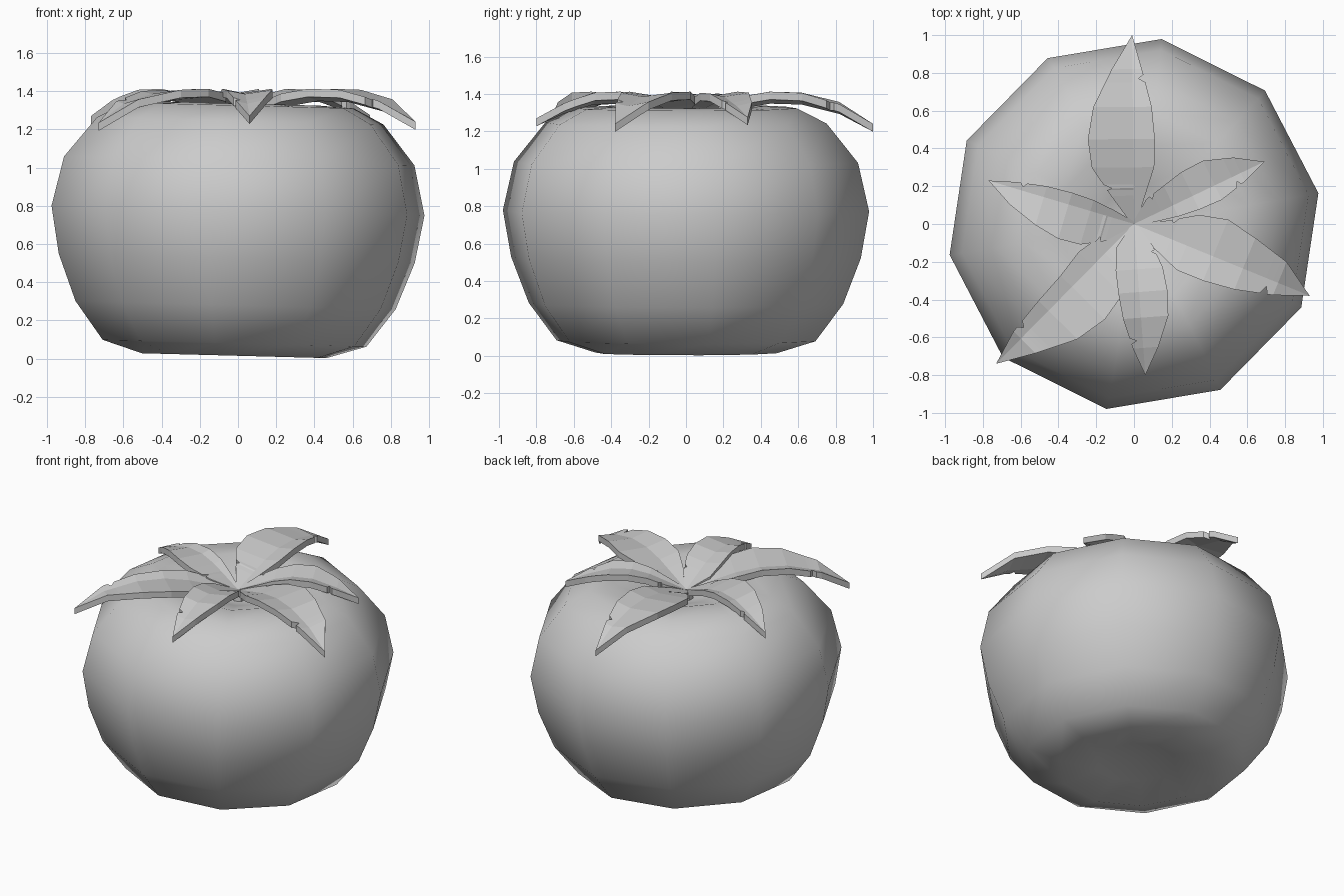
import bpy, bmesh, math
from mathutils import Matrix, Vector

if "Cube" in bpy.data.objects:
    bpy.data.objects.remove(bpy.data.objects["Cube"])


def make_object(name, bm):
    bmesh.ops.recalc_face_normals(bm, faces=bm.faces[:])
    mesh = bpy.data.meshes.new(name)
    bm.to_mesh(mesh)
    bm.free()
    obj = bpy.data.objects.new(name, mesh)
    bpy.context.collection.objects.link(obj)
    return obj


def lerp_table(table, t):
    for (t0, v0), (t1, v1) in zip(table, table[1:]):
        if t <= t1:
            return v0 + (v1 - v0) * (t - t0) / (t1 - t0)
    return table[-1][1]


# Fruit body: ten-sided lathe with dimples at top and bottom
SIDES = 10
profile = [(0.25, 0.06), (0.49, 0.015), (0.70, 0.08), (0.85, 0.28), (0.945, 0.525),
           (0.99, 0.775), (0.93, 1.035), (0.76, 1.245), (0.60, 1.325),
           (0.42, 1.335), (0.20, 1.26)]
bm = bmesh.new()
rings = []
for r, z in profile:
    rings.append([bm.verts.new((r * math.cos(a), r * math.sin(a), z))
                  for a in (math.radians(9.5 + 36 * i) for i in range(SIDES))])
for lo, hi in zip(rings, rings[1:]):
    for i in range(SIDES):
        j = (i + 1) % SIDES
        bm.faces.new((lo[i], lo[j], hi[j], hi[i]))
for ring, z in ((rings[0], 0.085), (rings[-1], 1.20)):
    tip = bm.verts.new((0, 0, z))
    for i in range(SIDES):
        bm.faces.new((ring[i], ring[(i + 1) % SIDES], tip))
# slight lean towards +x
pivot = Vector((0, 0, 0.775))
bmesh.ops.rotate(bm, verts=bm.verts[:], cent=pivot,
                 matrix=Matrix.Rotation(math.radians(1.5), 3, 'Y'))
body = make_object("fruit_body", bm)
for p in body.data.polygons:
    p.use_smooth = True

# Calyx leaves: tip position, then left and right widths along the length
WIDTH_T = (0.0, 0.15, 0.30, 0.45, 0.62, 0.82, 1.0)
leaves = [
    ((-0.01, 1.00), (0.12, 0.22, 0.24, 0.21, 0.11), (0.06, 0.11, 0.115, 0.10, 0.05)),
    ((0.69, 0.33), (0.09, 0.115, 0.14, 0.145, 0.09), (0.04, 0.065, 0.08, 0.085, 0.05)),
    ((0.93, -0.38), (0.08, 0.175, 0.21, 0.175, 0.12), (0.08, 0.14, 0.14, 0.12, 0.07)),
    ((0.06, -0.80), (0.09, 0.135, 0.15, 0.145, 0.08), (0.105, 0.115, 0.11, 0.095, 0.055)),
    ((-0.73, -0.74), (0.06, 0.22, 0.245, 0.215, 0.11), (0.08, 0.105, 0.085, 0.075, 0.055)),
    ((-0.77, 0.23), (0.13, 0.185, 0.19, 0.155, 0.09), (0.04, 0.06, 0.065, 0.06, 0.035)),
]
# stations along a leaf with left/right factors that cut small notches
stations = [(0, 1, 1), (0.15, 1, 1), (0.18, 1, 1), (0.19, 0.8, 1), (0.21, 1, 1),
            (0.30, 1, 1), (0.45, 1, 1), (0.62, 1, 1), (0.75, 1, 1),
            (0.77, 1, 0.5), (0.79, 1, 1), (0.82, 1, 1)]


def make_leaf(name, tip, left, right):
    tip = Vector(tip)
    length = tip.length
    u = tip.normalized()
    n = Vector((-u.y, u.x))
    tip_z = 1.39 - 0.15 * length
    height = [(0, 1.275), (0.15, 1.32), (0.30, 1.365), (0.45, 1.39),
              (0.62, 1.385), (0.82, 1.335), (1.0, tip_z)]
    wl = list(zip(WIDTH_T, (0.012, *left, 0)))
    wr = list(zip(WIDTH_T, (0.012, *right, 0)))
    bm = bmesh.new()
    rows = []
    for t, fl, fr in stations:
        z = lerp_table(height, t)
        row = []
        for w in (lerp_table(wl, t) * fl, 0, -lerp_table(wr, t) * fr):
            p = u * (t * length) + n * w
            row.append(bm.verts.new((p.x, p.y, z + min(0.022, abs(w) * 0.2))))
        rows.append(row)
    for a, b in zip(rows, rows[1:]):
        for k in (0, 1):
            bm.faces.new((a[k], a[k + 1], b[k + 1], b[k]))
    end = bm.verts.new((tip.x, tip.y, tip_z))
    for k in (0, 1):
        bm.faces.new((rows[-1][k], rows[-1][k + 1], end))
    # thicken straight down
    top = bm.faces[:]
    ext = bmesh.ops.extrude_face_region(bm, geom=top, use_keep_orig=True)
    moved = [g for g in ext["geom"] if isinstance(g, bmesh.types.BMVert)]
    bmesh.ops.translate(bm, verts=moved, vec=(0, 0, -0.042))
    make_object(name, bm)


for i, (tip, left, right) in enumerate(leaves):
    make_leaf(f"calyx_leaf_{i + 1}", tip, left, right)

# Small stem stub filling the dimple under the leaves
bm = bmesh.new()
bmesh.ops.create_cone(bm, cap_ends=True, segments=6, radius1=0.05, radius2=0.04, depth=0.08,
                      matrix=Matrix.Translation((0, 0, 1.225)))
make_object("stem_stub", bm)
